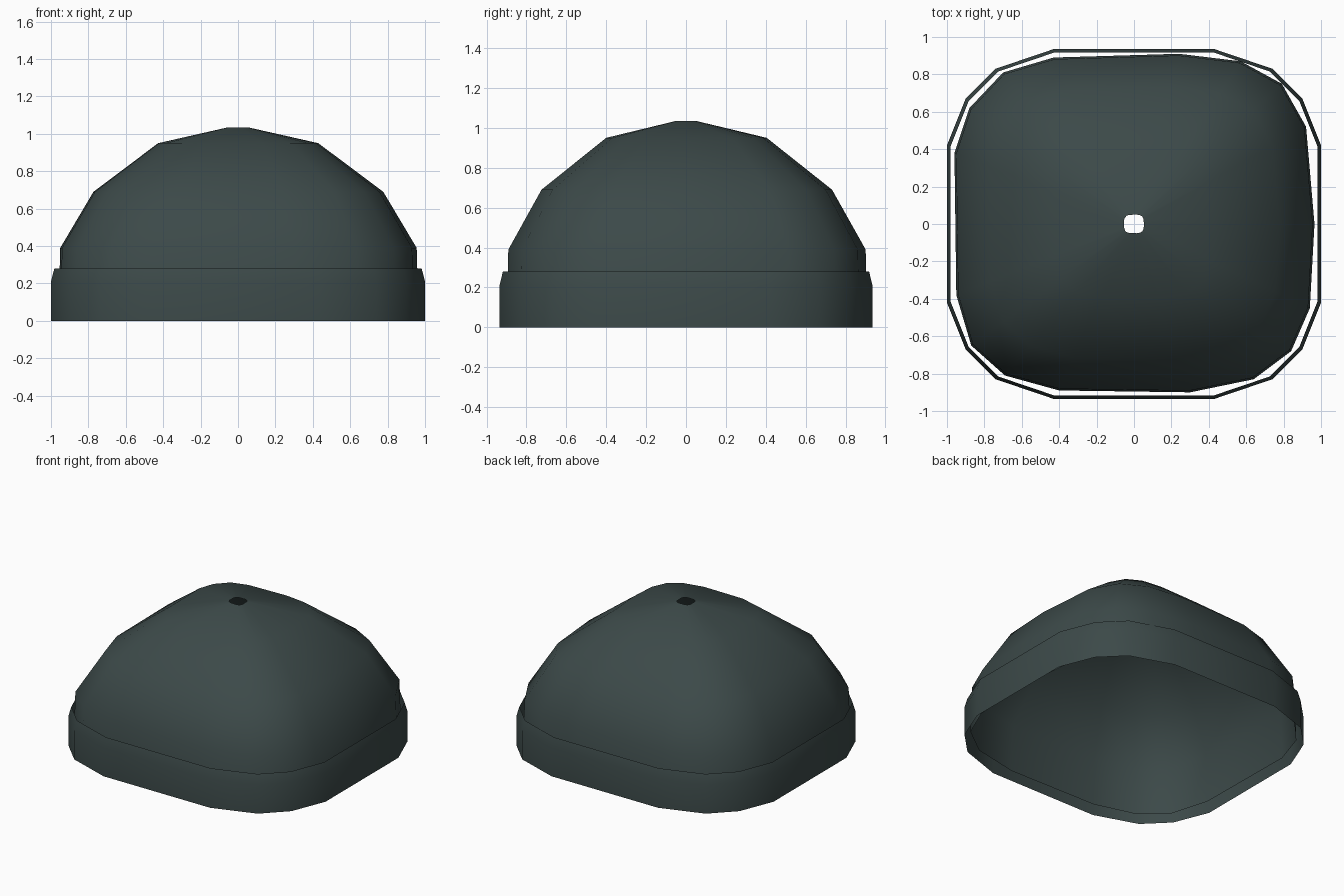
import bpy
import bmesh

default_cube = bpy.data.objects.get("Cube")
if default_cube:
    bpy.data.objects.remove(default_cube, do_unlink=True)

# Single dark wool colour
wool = bpy.data.materials.new("dark_slate_wool")
wool.use_nodes = True
wool.diffuse_color = (0.045, 0.067, 0.066, 1)
shader = next(n for n in wool.node_tree.nodes if n.type == 'BSDF_PRINCIPLED')
shader.inputs["Base Color"].default_value = wool.diffuse_color


def loft(name, outline, profile):
    """Skin a rounded-square outline through (scale, height) rings, open at both ends."""
    bm = bmesh.new()
    rings = [[bm.verts.new((x * scale, y * scale, height)) for x, y in outline]
             for scale, height in profile]
    count = len(outline)
    for lower, upper in zip(rings, rings[1:]):
        for i in range(count):
            j = (i + 1) % count
            face = bm.faces.new((lower[i], lower[j], upper[j], upper[i]))
            face.smooth = True
    mesh = bpy.data.meshes.new(name)
    bm.to_mesh(mesh)
    bm.free()
    mesh.materials.append(wool)
    part = bpy.data.objects.new(name, mesh)
    bpy.context.collection.objects.link(part)
    return part


# Folded cuff: one rounded corner mirrored into all four quadrants
corner = [(1.0, 0.42), (0.9, 0.67), (0.74, 0.83), (0.43, 0.935)]
cuff_outline = (corner
                + [(-x, y) for x, y in reversed(corner)]
                + [(-x, -y) for x, y in corner]
                + [(x, -y) for x, y in reversed(corner)])
loft("cuff", cuff_outline, [(1, 0), (1, 0.21), (0.982, 0.28)])

# Crown: slightly uneven rounded square, tapering to a small open hole
crown_outline = [
    (0.965, 0), (0.92, 0.52), (0.79, 0.75), (0.57, 0.87), (0.24, 0.91),
    (-0.43, 0.89), (-0.7, 0.81), (-0.88, 0.62), (-0.96, 0.38),
    (-0.95, -0.38), (-0.87, -0.65), (-0.69, -0.81), (-0.4, -0.89),
    (0.3, -0.9), (0.64, -0.83), (0.84, -0.68), (0.94, -0.45),
]
loft("crown", crown_outline,
     [(1, 0.05), (0.99, 0.39), (0.805, 0.69), (0.445, 0.95), (0.055, 1.035)])
